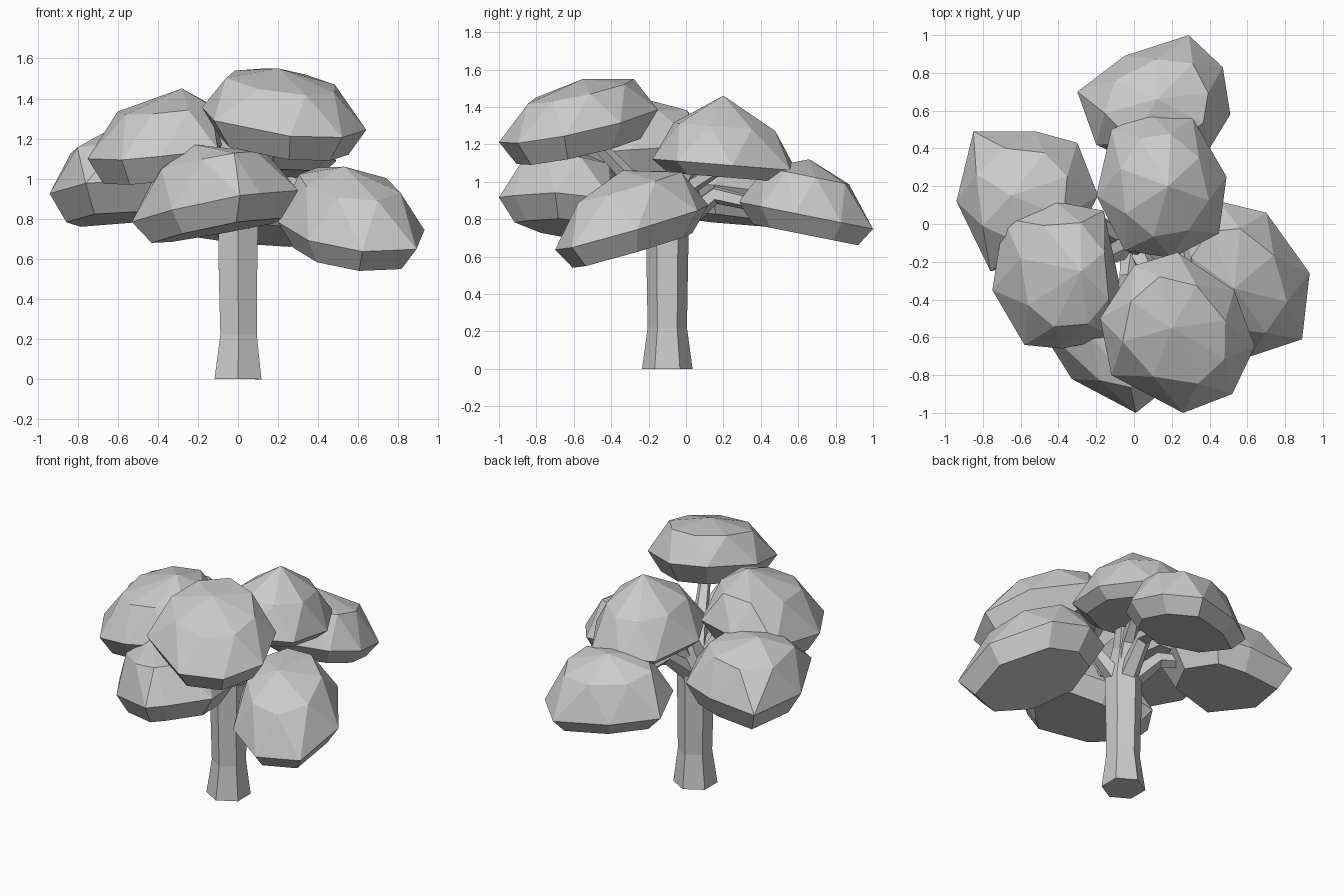
import bpy, bmesh, math
from mathutils import Vector

if "Cube" in bpy.data.objects:
    bpy.data.objects.remove(bpy.data.objects["Cube"])


def finish(bm, name):
    bmesh.ops.recalc_face_normals(bm, faces=bm.faces)
    mesh = bpy.data.meshes.new(name)
    bm.to_mesh(mesh)
    bm.free()
    obj = bpy.data.objects.new(name, mesh)
    bpy.context.collection.objects.link(obj)
    return obj


def limb(name, path, radii, sides):
    """Tapered faceted tube along a path, closed at both ends."""
    bm = bmesh.new()
    pts = [Vector(p) for p in path]
    rings = []
    for i, p in enumerate(pts):
        t = pts[min(i + 1, len(pts) - 1)] - pts[max(i - 1, 0)]
        q = Vector((0, 0, 1)).rotation_difference(t)
        ring = []
        for k in range(sides):
            a = 2 * math.pi * k / sides + math.pi / 2
            ring.append(bm.verts.new(p + q @ Vector((math.cos(a), math.sin(a), 0)) * radii[i]))
        rings.append(ring)
    for a, b in zip(rings, rings[1:]):
        for k in range(sides):
            n = (k + 1) % sides
            bm.faces.new((a[k], a[n], b[n], b[k]))
    bm.faces.new(rings[0])
    bm.faces.new(rings[-1])
    return finish(bm, name)


def leaf_clump(name, outline, low, high, rim, slope, peak, shoulder=0.7):
    """Faceted dome on a sloping rim outline, with a shallow bevelled underside
    and its own branch from the trunk."""
    n = len(outline)
    rim_pts = [Vector(p) for p in outline]
    mid = sum(rim_pts, Vector((0, 0))) / n
    slope, peak = Vector(slope), Vector(peak)

    def plane(p):
        return rim + slope.dot(p - mid)

    bottom = [mid + (p - mid) * 0.78 for p in rim_pts]
    depth = min(plane(p) for p in bottom) - low
    height = high - plane(peak)
    centre = mid.lerp(peak, 0.3)
    upper = [centre + (rim_pts[i].lerp(rim_pts[(i + 1) % n], 0.5) - mid) * 0.74 for i in range(n)]

    bm = bmesh.new()
    for p in rim_pts:
        bm.verts.new((*p, plane(p)))
    for p in bottom:
        bm.verts.new((*p, plane(p) - depth))
    for p in upper:
        bm.verts.new((*p, min(plane(p) + height * shoulder, high)))
    bm.verts.new((*peak, high))
    hull = bmesh.ops.convex_hull(bm, input=bm.verts)
    inner = [g for g in hull["geom_interior"] if isinstance(g, bmesh.types.BMVert)]
    bmesh.ops.delete(bm, geom=inner, context='VERTS')
    bmesh.ops.dissolve_limit(bm, angle_limit=math.radians(6), verts=bm.verts, edges=bm.edges)
    finish(bm, "leaves_" + name)

    # Supporting branch
    end = Vector((*mid, rim))
    start = Vector((0, -0.1, 0.72))
    bend = start.lerp(end, 0.35)
    bend.z = min(max(0.93, end.z - 0.12), 0.98)
    limb("branch_" + name, [start, bend, end], [0.07, 0.05, 0.03], 5)


# Trunk with a flared foot, running up into the top clump
limb("trunk", [(0, -0.1, -0.0), (0, -0.1, 0.001), (0.003, -0.1, 0.22), (0, -0.1, 0.5),
               (0, -0.1, 0.76), (0.03, -0.06, 0.95), (0.1, 0.04, 1.12)],
     [0.135, 0.135, 0.105, 0.11, 0.115, 0.07, 0.05], 6)

# Leaf clumps, each from its outline seen from above
leaf_clump("back", [(0.29, 1.0), (0.47, 0.83), (0.51, 0.58), (0.4, 0.4), (0.1, 0.28),
                    (-0.2, 0.42), (-0.3, 0.7), (-0.05, 0.89)],
           0.66, 1.12, 0.82, (0, -0.2), (0.12, 0.66))
leaf_clump("top", [(0.08, 0.59), (0.31, 0.56), (0.49, 0.25), (0.45, -0.05), (0.2, -0.18),
                   (-0.05, -0.14), (-0.2, 0.15), (-0.12, 0.5)],
           1.0, 1.46, 1.09, (0, -0.08), (0.18, 0.2), 0.55)
leaf_clump("front_high", [(0.23, -0.15), (0.53, -0.35), (0.64, -0.65), (0.52, -0.9), (0.26, -1.0),
                          (-0.12, -0.8), (-0.18, -0.5), (0.0, -0.22)],
           1.09, 1.55, 1.3, (-0.1, 0.2), (0.2, -0.55), 0.75)
leaf_clump("right", [(0.45, 0.12), (0.7, 0.06), (0.93, -0.26), (0.89, -0.61), (0.62, -0.7),
                     (0.35, -0.55), (0.2, -0.25), (0.25, 0.02)],
           0.54, 1.06, 0.76, (-0.05, 0.28), (0.53, -0.34))
leaf_clump("left", [(-0.85, 0.49), (-0.52, 0.49), (-0.3, 0.43), (-0.19, 0.15), (-0.35, -0.15),
                    (-0.76, -0.25), (-0.94, 0.12)],
           0.76, 1.24, 0.95, (0.08, -0.1), (-0.65, 0.15))
leaf_clump("left_high", [(-0.42, 0.12), (-0.16, 0.07), (-0.08, -0.3), (-0.1, -0.6), (-0.38, -0.66),
                         (-0.58, -0.64), (-0.75, -0.35), (-0.69, 0.03)],
           0.97, 1.45, 1.14, (0.1, 0.08), (-0.28, -0.25))
leaf_clump("front_low", [(-0.05, -0.3), (0.25, -0.4), (0.3, -0.7), (0.11, -0.92), (0.01, -1.0),
                         (-0.33, -0.82), (-0.53, -0.5), (-0.4, -0.3)],
           0.68, 1.17, 0.87, (0.17, -0.08), (-0.22, -0.6))
